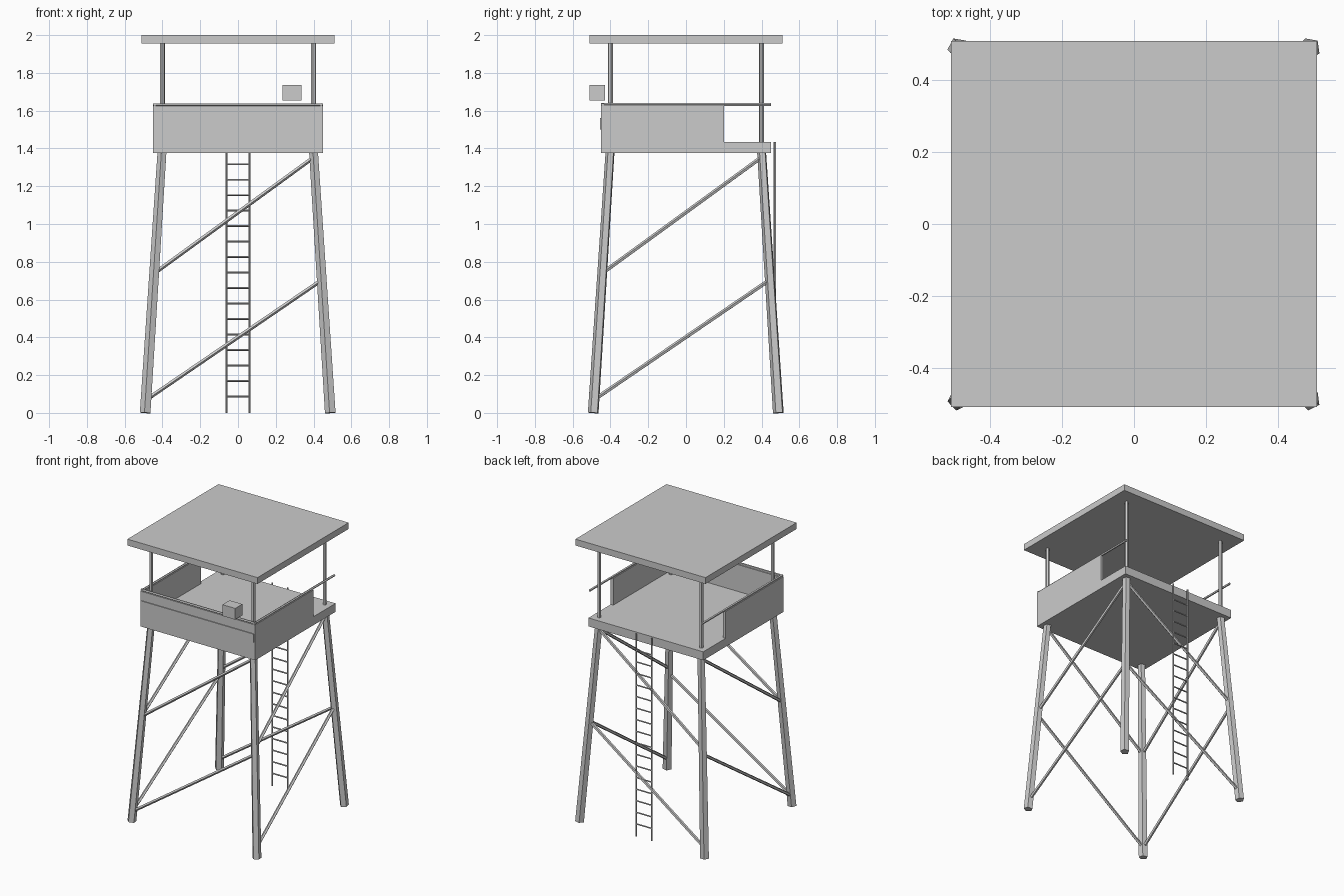
import bpy
import bmesh
import math
from mathutils import Vector, Matrix

cube = bpy.data.objects.get("Cube")
if cube:
    bpy.data.objects.remove(cube, do_unlink=True)

# Single plain grey material
GREY = (0.6, 0.6, 0.6, 1)
grey = bpy.data.materials.new("plain grey")
grey.use_nodes = True
grey.diffuse_color = GREY
grey.node_tree.nodes["Principled BSDF"].inputs["Base Color"].default_value = GREY


def finish(name, bm):
    mesh = bpy.data.meshes.new(name)
    bm.to_mesh(mesh)
    bm.free()
    mesh.materials.append(grey)
    obj = bpy.data.objects.new(name, mesh)
    bpy.context.collection.objects.link(obj)
    return obj


def box(name, low, high):
    """Box between two opposite corners."""
    low, high = Vector(low), Vector(high)
    bm = bmesh.new()
    place = Matrix.Translation((low + high) / 2) @ Matrix.Diagonal((*(high - low), 1))
    bmesh.ops.create_cube(bm, size=1, matrix=place)
    return finish(name, bm)


def rod(name, start, end, r1, r2=None, sides=5, turn=45):
    """Faceted rod from start to end, optionally tapered."""
    start, end = Vector(start), Vector(end)
    axis = end - start
    swing = Vector((0, 0, 1)).rotation_difference(axis).to_matrix().to_4x4()
    spin = Matrix.Rotation(math.radians(turn), 4, "Z")
    bm = bmesh.new()
    bmesh.ops.create_cone(bm, cap_ends=True, segments=sides, radius1=r1,
                          radius2=r1 if r2 is None else r2, depth=axis.length,
                          matrix=Matrix.Translation((start + end) / 2) @ swing @ spin)
    return finish(name, bm)


def leg_offset(z):
    """Distance of a leaning leg from the centre planes at height z."""
    return 0.49 - 0.09 * z / 1.4


SIDES = {"left": 1, "right": -1}
ENDS = {"front": -1, "back": 1}

# Platform, roof and parapet walls
HALF, FLOOR, WALL_TOP, T = 0.45, 1.435, 1.625, 0.02
box("floor", (-HALF, -HALF, 1.375), (HALF, HALF, FLOOR))
box("roof", (-0.51, -0.51, 1.955), (0.51, 0.51, 2))
box("front_wall", (-HALF, -HALF, 1.375), (HALF, -HALF + T, WALL_TOP))
box("front_wall_strip", (-0.44, -0.456, 1.5), (0.44, -HALF, 1.56))
for side, s in SIDES.items():
    edges = sorted((s * HALF, s * (HALF - T)))
    box(side + "_wall", (edges[0], -HALF, 1.375), (edges[1], 0.2, WALL_TOP))

# Handrails
RAIL_Z, RAIL_R = 1.632, 0.008
rod("front_rail", (-HALF, -0.44, RAIL_Z), (HALF, -0.44, RAIL_Z), RAIL_R)
for side, s in SIDES.items():
    rod(side + "_rail", (s * 0.44, -HALF, RAIL_Z), (s * 0.44, HALF, RAIL_Z), RAIL_R)

# Legs and roof posts at the four corners
for side, s in SIDES.items():
    for end, e in ENDS.items():
        foot, top = leg_offset(0), leg_offset(1.4)
        rod(f"{end}_{side}_leg", (s * foot, e * foot, 0), (s * top, e * top, 1.4),
            0.03, 0.025, turn=-46)
        rod(f"{end}_{side}_post", (s * 0.4, e * 0.4, FLOOR - 0.02),
            (s * 0.4, e * 0.4, 1.96), 0.0135, sides=6)

# Diagonal braces, two on each face of the tower
for level, (z1, z2) in {"lower": (0.07, 0.705), "upper": (0.74, 1.355)}.items():
    a, b = leg_offset(z1), leg_offset(z2)
    for end, e in ENDS.items():
        rod(f"{end}_{level}_brace", (-a, e * a, z1), (b, e * b, z2), 0.011)
    for side, s in SIDES.items():
        rod(f"{side}_{level}_brace", (s * a, -a, z1), (s * b, b, z2), 0.011)

# Ladder at the back
LADDER_Y = 0.47
for side, s in SIDES.items():
    rod(side + "_ladder_rail", (s * 0.061, LADDER_Y, 0), (s * 0.061, LADDER_Y, FLOOR), 0.006)
for i in range(16):
    z = 0.087 + i * 0.082
    rod(f"ladder_rung_{i + 1}", (-0.061, LADDER_Y, z), (0.061, LADDER_Y, z), 0.005)

# Lamp box above the front rail
box("lamp_box", (0.235, -0.51, 1.655), (0.335, -0.43, 1.735))
